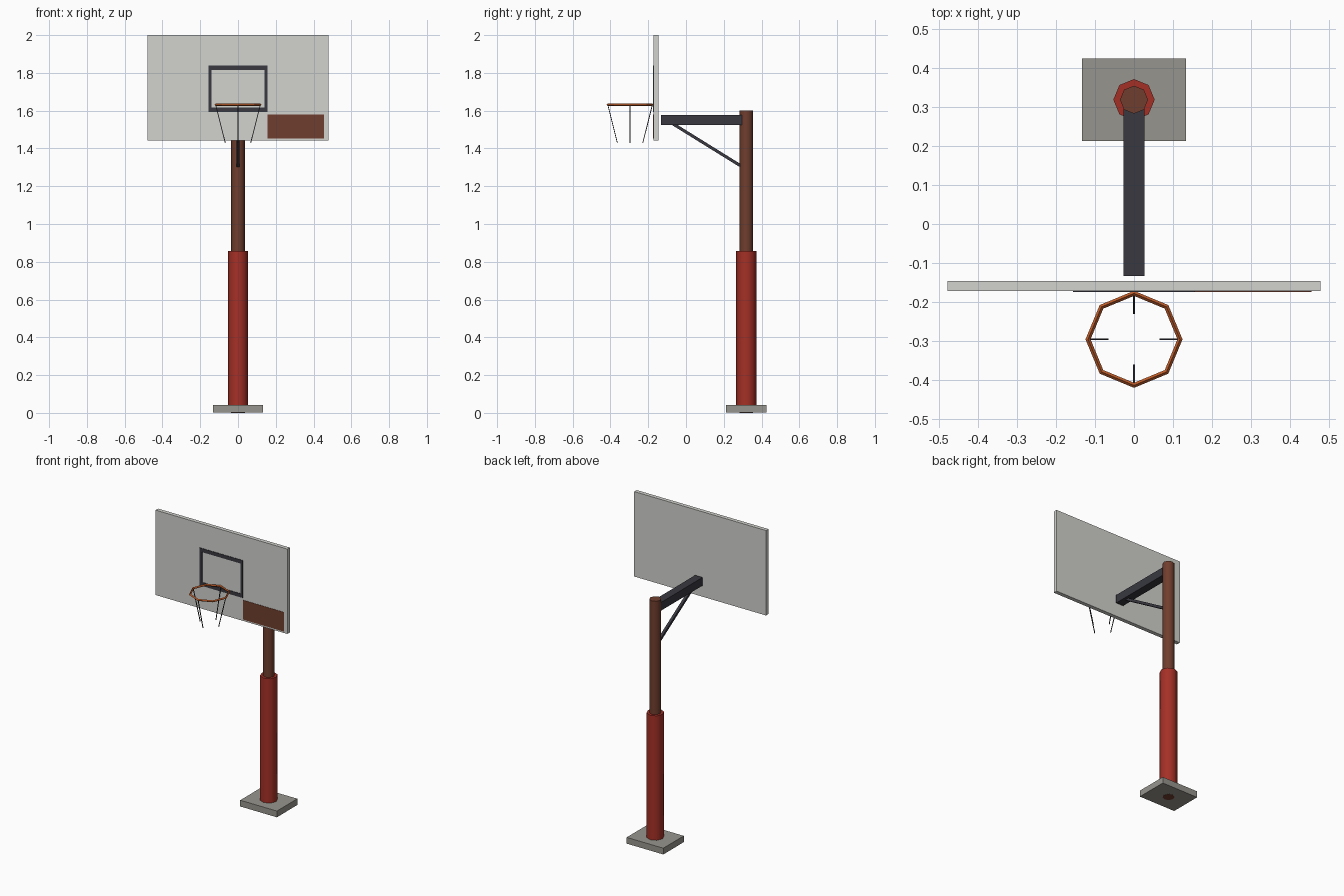
import bpy, bmesh, math
from mathutils import Vector, Matrix

if "Cube" in bpy.data.objects:
    bpy.data.objects.remove(bpy.data.objects["Cube"], do_unlink=True)


def material(name, rgb):
    """Flat colour from 0-255 sRGB values, stored as linear."""
    lin = [((c / 255 + 0.055) / 1.055) ** 2.4 for c in rgb] + [1]
    m = bpy.data.materials.new(name)
    m.use_nodes = True
    m.diffuse_color = lin
    m.node_tree.nodes["Principled BSDF"].inputs["Base Color"].default_value = lin
    return m


BOARD = material("board_grey", (210, 211, 206))
CONCRETE = material("concrete", (151, 149, 141))
RED = material("red_padding", (165, 48, 38))
BROWN = material("rust_brown", (112, 62, 46))
DARK = material("dark_steel", (56, 56, 64))
ORANGE = material("rim_orange", (196, 94, 42))


def finish(name, bm, mat, smooth=False):
    me = bpy.data.meshes.new(name)
    bmesh.ops.recalc_face_normals(bm, faces=bm.faces[:])
    bm.to_mesh(me)
    bm.free()
    me.materials.append(mat)
    ob = bpy.data.objects.new(name, me)
    bpy.context.collection.objects.link(ob)
    if smooth:
        bpy.ops.object.select_all(action='DESELECT')
        ob.select_set(True)
        bpy.context.view_layer.objects.active = ob
        bpy.ops.object.shade_smooth_by_angle(angle=math.radians(50))
    return ob


def add_box(bm, lo, hi):
    lo, hi = Vector(lo), Vector(hi)
    mat = Matrix.Translation((lo + hi) / 2) @ Matrix.Diagonal((*(hi - lo), 1))
    bmesh.ops.create_cube(bm, size=1, matrix=mat)


def box(name, lo, hi, mat):
    bm = bmesh.new()
    add_box(bm, lo, hi)
    return finish(name, bm, mat)


def add_bar(bm, a, b, width, depth):
    """Square bar running from point a to point b."""
    a, b = Vector(a), Vector(b)
    rot = (b - a).to_track_quat('Z', 'Y').to_matrix().to_4x4()
    mat = Matrix.Translation((a + b) / 2) @ rot @ Matrix.Diagonal((width, depth, (b - a).length, 1))
    bmesh.ops.create_cube(bm, size=1, matrix=mat)


def column(name, radius, z0, z1, mat):
    bm = bmesh.new()
    bmesh.ops.create_cone(bm, cap_ends=True, segments=8, radius1=radius, radius2=radius,
                          depth=z1 - z0, matrix=Matrix.Translation((0, POLE_Y, (z0 + z1) / 2)))
    return finish(name, bm, mat, smooth=True)


POLE_Y = 0.319
BOARD_Y = -0.172
RIM = Vector((0, -0.296, 1.631))

# Base, pole and padding
box("base_slab", (-0.133, 0.213, 0.001), (0.133, 0.425, 0.042), CONCRETE)
column("pole", 0.036, 0, 1.602, BROWN)
column("pole_padding", 0.053, 0.04, 0.858, RED)

# Arm and diagonal brace
box("support_arm", (-0.027, -0.133, 1.523), (0.027, POLE_Y - 0.02, 1.577), DARK)
bm = bmesh.new()
add_bar(bm, (0, -0.085, 1.54), (0, POLE_Y - 0.02, 1.302), 0.018, 0.016)
finish("diagonal_brace", bm, DARK)

# Backboard with its target frame and corner panel
box("backboard", (-0.478, BOARD_Y, 1.443), (0.478, -0.146, 2.0), BOARD)
bm = bmesh.new()
front = BOARD_Y - 0.003
for z in (1.594, 1.816):
    add_box(bm, (-0.157, front, z), (0.157, BOARD_Y, z + 0.024))
for x in (-0.157, 0.139):
    add_box(bm, (x, front, 1.618), (x + 0.018, BOARD_Y, 1.816))
finish("target_frame", bm, DARK)
box("corner_panel", (0.157, front + 0.001, 1.453), (0.455, BOARD_Y, 1.58), BROWN)

# Eight-sided rim: a small diamond section carried around a ring
bm = bmesh.new()
rings = []
for i in range(8):
    a = i * math.tau / 8
    out = Vector((math.cos(a), math.sin(a), 0))
    ring = []
    for j in range(4):
        b = j * math.tau / 4
        p = RIM + out * (0.118 + 0.0065 * math.cos(b)) + Vector((0, 0, 0.0065 * math.sin(b)))
        ring.append(bm.verts.new(p))
    rings.append(ring)
for i in range(8):
    r, s = rings[i], rings[(i + 1) % 8]
    for j in range(4):
        k = (j + 1) % 4
        bm.faces.new((r[j], s[j], s[k], r[k]))
finish("rim", bm, ORANGE)

# Net strands leaning inward below the rim
bm = bmesh.new()
for i in range(4):
    a = i * math.tau / 4
    out = Vector((math.cos(a), math.sin(a), 0))
    add_bar(bm, RIM + out * 0.118, RIM + out * 0.067 + Vector((0, 0, -0.203)), 0.004, 0.004)
finish("net_strands", bm, DARK)
